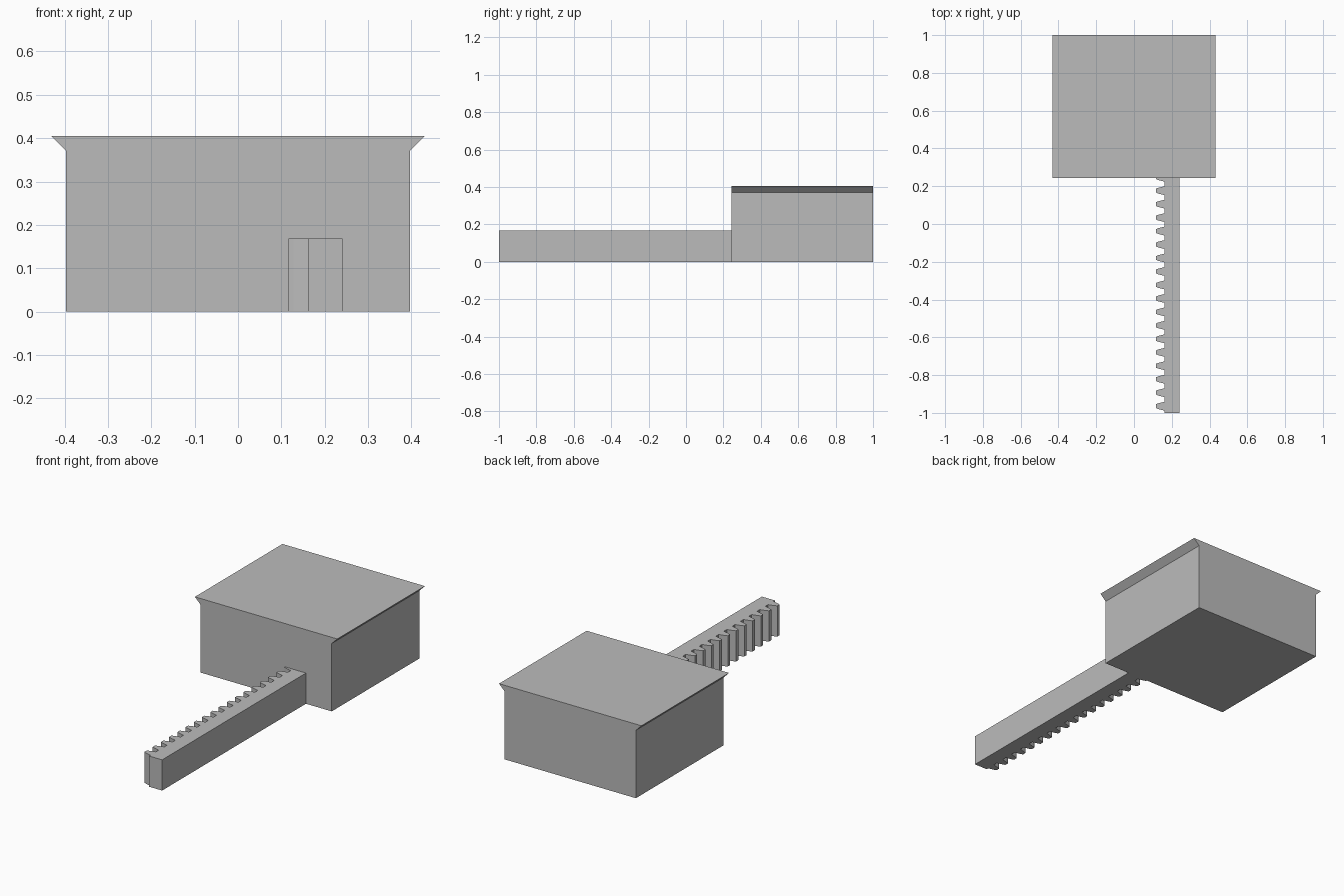
import bpy
import bmesh
from mathutils import Vector

cube = bpy.data.objects.get("Cube")
if cube:
    bpy.data.objects.remove(cube, do_unlink=True)

grey = bpy.data.materials.new("plain grey")
grey.use_nodes = True
colour = (0.5, 0.5, 0.5, 1)
grey.diffuse_color = colour
grey.node_tree.nodes["Principled BSDF"].inputs["Base Color"].default_value = colour


def prism(name, points, travel):
    """Extrude a closed outline along a vector."""
    bm = bmesh.new()
    face = bm.faces.new([bm.verts.new(p) for p in points])
    result = bmesh.ops.extrude_face_region(bm, geom=[face], use_keep_orig=True)
    moved = [v for v in result["geom"] if isinstance(v, bmesh.types.BMVert)]
    bmesh.ops.translate(bm, verts=moved, vec=Vector(travel))
    bmesh.ops.recalc_face_normals(bm, faces=bm.faces)
    mesh = bpy.data.meshes.new(name)
    bm.to_mesh(mesh)
    bm.free()
    mesh.materials.append(grey)
    obj = bpy.data.objects.new(name, mesh)
    bpy.context.collection.objects.link(obj)
    return obj


FRONT, WALL, BACK = -1.0, 0.243, 1.0

# Block with flared upper side edges
half = [(0.397, 0), (0.397, 0.371), (0.431, 0.405)]
outline = half + [(-x, z) for x, z in reversed(half)]
prism("dovetail_block", [(x, WALL, z) for x, z in outline], (0, BACK - WALL, 0))

# Toothed bar, with one tooth profile repeated along its length
ROOT, TIP, SIDE, HEIGHT = 0.162, 0.116, 0.241, 0.168
PITCH = 0.0713
tooth = [(ROOT, 0.17), (TIP + 0.012, 0.29), (TIP, 0.36),
         (TIP, 0.64), (TIP + 0.012, 0.71), (ROOT, 0.83)]
bar = [(SIDE, FRONT), (ROOT, FRONT)]
for i in range(17):
    bar += [(x, FRONT + (i + t) * PITCH) for x, t in tooth]
# The last tooth runs into the block
last = FRONT + 17 * PITCH
bar += [(x, last + t * PITCH) for x, t in tooth[:3]]
bar += [(TIP, WALL), (SIDE, WALL)]
prism("rack_bar", [(x, y, 0) for x, y in bar], (0, 0, HEIGHT))
